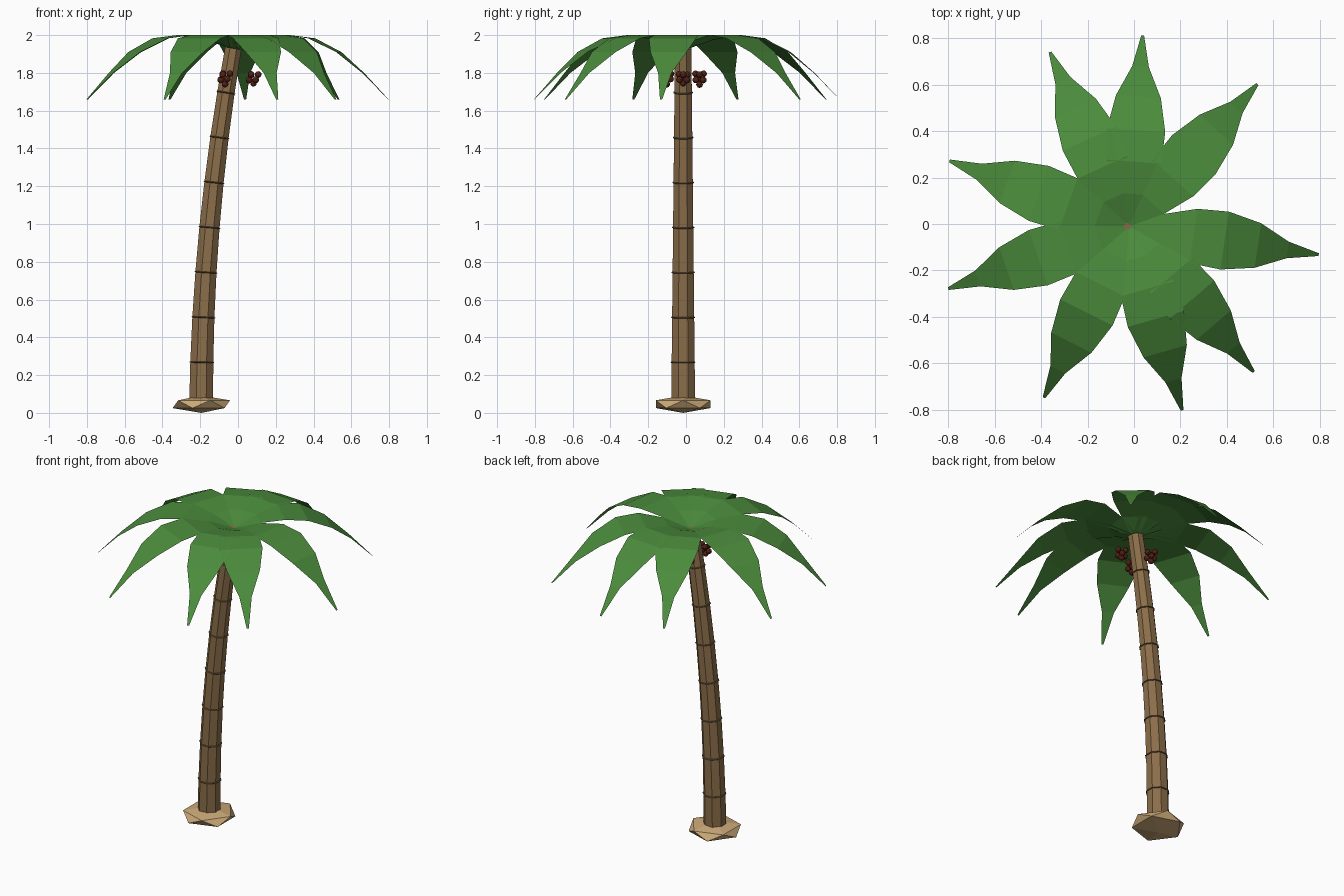
import bpy, bmesh, math, random
from mathutils import Matrix, Vector

random.seed(4)
cube = bpy.data.objects.get("Cube")
if cube:
    bpy.data.objects.remove(cube, do_unlink=True)


def make_material(name, rgb):
    mat = bpy.data.materials.new(name)
    mat.use_nodes = True
    mat.diffuse_color = (*rgb, 1)
    mat.node_tree.nodes["Principled BSDF"].inputs["Base Color"].default_value = (*rgb, 1)
    return mat


BARK = make_material("bark brown", (0.26, 0.155, 0.068))
RING = make_material("dark bark", (0.12, 0.08, 0.038))
LEAF = make_material("leaf green", (0.07, 0.26, 0.045))
SAND = make_material("sand", (0.6, 0.4, 0.19))
NUT = make_material("nut brown", (0.1, 0.018, 0.009))


def finish(name, bm, mat):
    mesh = bpy.data.meshes.new(name)
    bm.to_mesh(mesh)
    bm.free()
    mesh.materials.append(mat)
    obj = bpy.data.objects.new(name, mesh)
    bpy.context.collection.objects.link(obj)
    return obj


# Leaning trunk axis: position, tilt and radius at a given height
TOP = 1.93
AXIS_Y = -0.015
SIDES = 8


def trunk_frame(z):
    t = z / TOP
    pos = Vector((-0.195 + 0.17 * t * t, AXIS_Y, z))
    tilt = math.atan(0.34 * t / TOP)
    return Matrix.Translation(pos) @ Matrix.Rotation(tilt, 4, 'Y')


def trunk_radius(z):
    return 0.069 - 0.022 * z / TOP


def ring_verts(bm, frame, radius, dz=0.0):
    out = []
    for i in range(SIDES):
        a = (i + 0.5) * math.tau / SIDES
        out.append(bm.verts.new(frame @ Vector((radius * math.cos(a), radius * math.sin(a), dz))))
    return out


def bridge(bm, lower, upper):
    for i in range(SIDES):
        j = (i + 1) % SIDES
        bm.faces.new((lower[i], lower[j], upper[j], upper[i]))


ring_heights = [0.268 + 0.238 * i for i in range(7)]

# Trunk
bm = bmesh.new()
loops = [ring_verts(bm, trunk_frame(z), trunk_radius(z)) for z in [0.04] + ring_heights + [TOP]]
for low, high in zip(loops, loops[1:]):
    bridge(bm, low, high)
bm.faces.new(loops[0][::-1])
bm.faces.new(loops[-1])
finish("trunk", bm, BARK)

# Thin growth rings around the trunk
for n, z in enumerate(ring_heights):
    bm = bmesh.new()
    frame, r = trunk_frame(z), trunk_radius(z)
    section = [(r - 0.004, -0.006), (r + 0.006, 0), (r - 0.004, 0.006)]
    loops = [ring_verts(bm, frame, rad, dz) for rad, dz in section]
    for i in range(3):
        bridge(bm, loops[i], loops[(i + 1) % 3])
    finish(f"trunk_ring_{n + 1}", bm, RING)

# Sand mound at the foot
bm = bmesh.new()
squash = Matrix.Translation((-0.194, AXIS_Y, 0.046)) @ Matrix.Diagonal((0.17, 0.17, 0.046, 1))
bmesh.ops.create_icosphere(bm, subdivisions=1, radius=1, matrix=squash)
finish("sand_mound", bm, SAND)

# Arching fronds: distance from crown, height, half width
PROFILE = [(0, 1.925, 0.02), (0.14, 1.975, 0.075), (0.28, 2.0, 0.118), (0.415, 1.983, 0.126),
           (0.56, 1.91, 0.097), (0.69, 1.8, 0.036), (0.825, 1.66, 0.006)]
FROND_ANGLES = [-8.5, 48, 86, 114.5, 160, 199, 243.5, 286, 310.5]
for n, deg in enumerate(FROND_ANGLES):
    bm = bmesh.new()
    turn = Matrix.Translation((-0.02, -0.01, 0)) @ Matrix.Rotation(math.radians(deg), 4, 'Z')
    rows = [[bm.verts.new(turn @ Vector((d, side * w, z))) for side in (-1, 1)]
            for d, z, w in PROFILE]
    for a, b in zip(rows, rows[1:]):
        bm.faces.new((a[0], b[0], b[1], a[1]))
    finish(f"frond_{n + 1}", bm, LEAF)

# Three hanging bunches of nuts, each with tiers of small balls
TIERS = [(0.025, 3, 1.793), (0.023, 3, 1.765), (0, 1, 1.742)]
for n in range(3):
    a = n * math.tau / 3
    cx, cy = -0.018 + 0.1 * math.cos(a), AXIS_Y + 0.1 * math.sin(a)
    bm = bmesh.new()
    for tier, (spread, count, z) in enumerate(TIERS):
        for k in range(count):
            b = a + (k + 0.5 * tier) * math.tau / count
            spot = (cx + spread * math.cos(b), cy + spread * math.sin(b),
                    z + random.uniform(-0.004, 0.004))
            bmesh.ops.create_icosphere(bm, subdivisions=2, radius=0.018,
                                       matrix=Matrix.Translation(spot))
    finish(f"nut_bunch_{n + 1}", bm, NUT)
